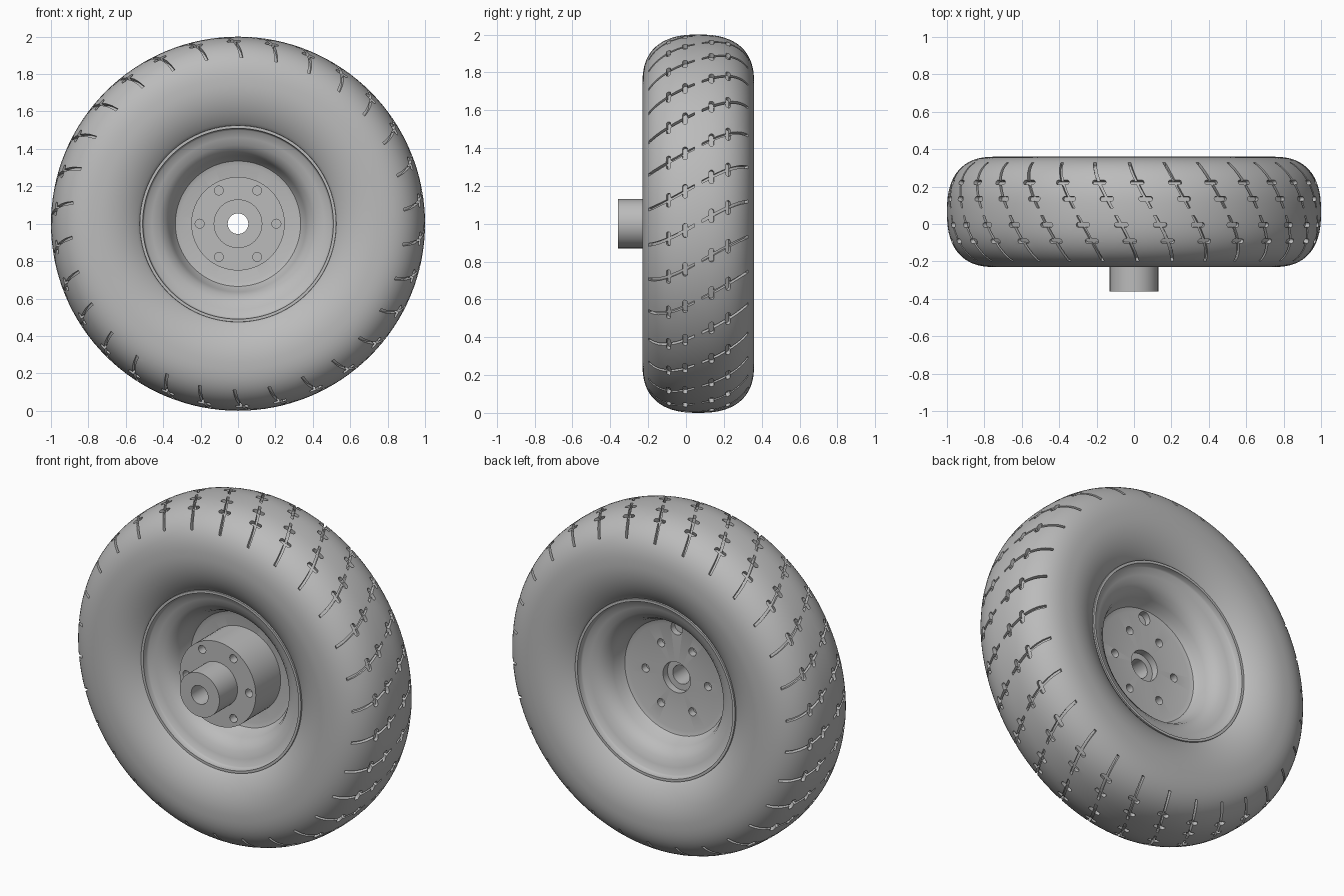
import bpy
import bmesh
from math import sin, cos, pi, radians
from mathutils import Vector

cube = bpy.data.objects.get("Cube")
if cube:
    bpy.data.objects.remove(cube, do_unlink=True)

MID = 0.065            # centre plane of the tyre along the axle
HALF, POWER = 0.295, 2.5
CENTRE_R, CROWN = 0.74, 0.26
TREADS = 30

grey = bpy.data.materials.new("mid_grey")
grey.use_nodes = True
grey.diffuse_color = (0.5, 0.5, 0.5, 1)
grey.node_tree.nodes["Principled BSDF"].inputs["Base Color"].default_value = (0.5, 0.5, 0.5, 1)


def make_object(name, bm):
    bmesh.ops.recalc_face_normals(bm, faces=bm.faces)
    if bm.calc_volume(signed=True) < 0:
        bmesh.ops.reverse_faces(bm, faces=bm.faces)
    mesh = bpy.data.meshes.new(name)
    bm.to_mesh(mesh)
    bm.free()
    mesh.materials.append(grey)
    obj = bpy.data.objects.new(name, mesh)
    bpy.context.collection.objects.link(obj)
    return obj


def make_cutter(name, bm):
    bmesh.ops.triangulate(bm, faces=bm.faces)
    return make_object(name, bm)


def skin(bm, rings, closed):
    """Join rings of points with quads; cap the ends unless closed."""
    loops = [[bm.verts.new(p) for p in ring] for ring in rings]
    n = len(loops[0])
    pairs = list(zip(loops, loops[1:]))
    if closed:
        pairs.append((loops[-1], loops[0]))
    else:
        bm.faces.new(loops[0][::-1])
        bm.faces.new(loops[-1])
    for a, b in pairs:
        for i in range(n):
            j = (i + 1) % n
            bm.faces.new((a[i], a[j], b[j], b[i]))


def wheel_point(r, y, a):
    return Vector((r * cos(a), y, 1 + r * sin(a)))


def lathe(name, profile, segments):
    """Revolve a closed (radius, y) profile around the axle."""
    bm = bmesh.new()
    skin(bm, [[wheel_point(r, y, 2 * pi * k / segments) for r, y in profile]
              for k in range(segments)], True)
    return make_object(name, bm)


def cut(obj, cutter):
    """Subtract the cutter with the first solver that keeps the body whole."""
    size = obj.dimensions.copy() if obj.dimensions.z else None
    before = len(obj.data.vertices)
    bpy.context.view_layer.update()
    size = obj.dimensions.copy()
    mod = obj.modifiers.new("cut", 'BOOLEAN')
    mod.operation = 'DIFFERENCE'
    mod.object = cutter
    for solver in ('MANIFOLD', 'EXACT', 'FLOAT'):
        mod.solver = solver
        bpy.context.view_layer.update()
        result = obj.evaluated_get(bpy.context.evaluated_depsgraph_get())
        if len(result.data.vertices) > before and (result.dimensions - size).length < 0.1:
            bpy.context.view_layer.objects.active = obj
            bpy.ops.object.modifier_apply(modifier=mod.name)
            break
    else:
        obj.modifiers.remove(mod)
    bpy.data.objects.remove(cutter, do_unlink=True)


def smooth(obj, angle):
    bpy.ops.object.select_all(action='DESELECT')
    obj.select_set(True)
    bpy.context.view_layer.objects.active = obj
    bpy.ops.object.shade_smooth_by_angle(angle=radians(angle))


def hole_cutter(holes, y0, y1):
    """Round pins along the axle, given as (distance, angle, radius)."""
    bm = bmesh.new()
    for dist, a, rad in holes:
        c = wheel_point(dist, 0, a)
        skin(bm, [[c + Vector((rad * cos(pi * k / 12), y, rad * sin(pi * k / 12)))
                   for k in range(24)] for y in (y0, y1)], False)
    return make_cutter("hole_cutter", bm)


# Tyre: squarish crown, sidewalls drawn in towards the rim
crown = []
for k in range(33):
    t = -pi / 2 + pi * k / 32
    side = 1 if t > 0 else -1
    crown.append((CENTRE_R + CROWN * max(cos(t), 0) ** (2 / POWER),
                  MID + side * HALF * abs(sin(t)) ** (2 / POWER)))
wall = [(CENTRE_R - 0.315 * sin(t), HALF * cos(t)) for t in (0.076 * k for k in range(1, 11))]
profile = (crown + [(r, MID + u) for r, u in wall] + [(0.51, MID + 0.19), (0.51, MID - 0.19)]
           + [(r, MID - u) for r, u in reversed(wall)])
tyre = lathe("tyre", profile, 128)


# Tread cutters follow the crown of the tyre
def crown_radius(u):
    return CENTRE_R + CROWN * (1 - (abs(u) / HALF) ** POWER) ** (1 / POWER)


def tread_frame(u, start):
    """Point, outward normal, rolling direction and cross direction on the crown."""
    a = start + 0.56 * u - u ** 3
    slope = (crown_radius(u + 0.001) - crown_radius(u - 0.001)) / 0.002
    radial = Vector((cos(a), 0, sin(a)))
    normal = (radial - Vector((0, slope, 0))).normalized()
    roll = Vector((-sin(a), 0, cos(a)))
    return wheel_point(crown_radius(u), MID + u, a), normal, roll, normal.cross(roll)


grooves, slots = bmesh.new(), bmesh.new()
DEPTH, LIFT = -0.022, 0.03
stadium = [(0.024 * (1 if cos(t) > 0 else -1) + 0.013 * cos(t), 0.013 * sin(t))
           for t in (pi * (k + 0.5) / 6 for k in range(12))]
for k in range(TREADS):
    start = 2 * pi * k / TREADS + 0.003
    for side in (-1, 1):
        rings = []
        for s in range(10):
            p, n, roll, _ = tread_frame(side * (0.02 + 0.243 * s / 9), start)
            rings.append([p + n * d + roll * w for d, w in
                          ((DEPTH, -0.008), (DEPTH, 0.008), (LIFT, 0.008), (LIFT, -0.008))])
        skin(grooves, rings, False)
        for u in (0.07, 0.158):
            p, n, roll, across = tread_frame(side * u, start)
            skin(slots, [[p + n * d + roll * x + across * y for x, y in stadium]
                         for d in (DEPTH - 0.002, LIFT)], False)
cut(tyre, make_cutter("groove_cutter", grooves))
cut(tyre, make_cutter("slot_cutter", slots))
smooth(tyre, 35)

# Rim: rolled lips and a deep dish on both sides of a flat disc
dish = [(0.09, 0.022), (0.31, 0.022), (0.335, 0.03), (0.352, 0.055), (0.365, 0.095),
        (0.385, 0.135), (0.42, 0.163), (0.46, 0.179), (0.5, 0.19), (0.507, 0.198),
        (0.51, 0.225), (0.525, 0.225), (0.527, 0.2), (0.51, 0.17)]
rim = lathe("rim", [(r, MID - u) for r, u in dish] + [(r, MID + u) for r, u in reversed(dish)], 96)
bolts = [(0.205, pi * k / 3, 0.024) for k in range(6)]
cut(rim, hole_cutter(bolts, 0, 0.2))
cut(rim, hole_cutter([(0.29, pi / 2, 0.038)], 0.05, 0.2))
smooth(rim, 35)

# Hub: axle stub and bolted drum with a through bore
hub = lathe("hub", [(0.055, -0.36), (0.13, -0.36), (0.13, -0.19), (0.25, -0.19),
                    (0.25, 0.045), (0.055, 0.045)], 64)
cut(hub, hole_cutter(bolts, -0.3, -0.14))
smooth(hub, 35)
